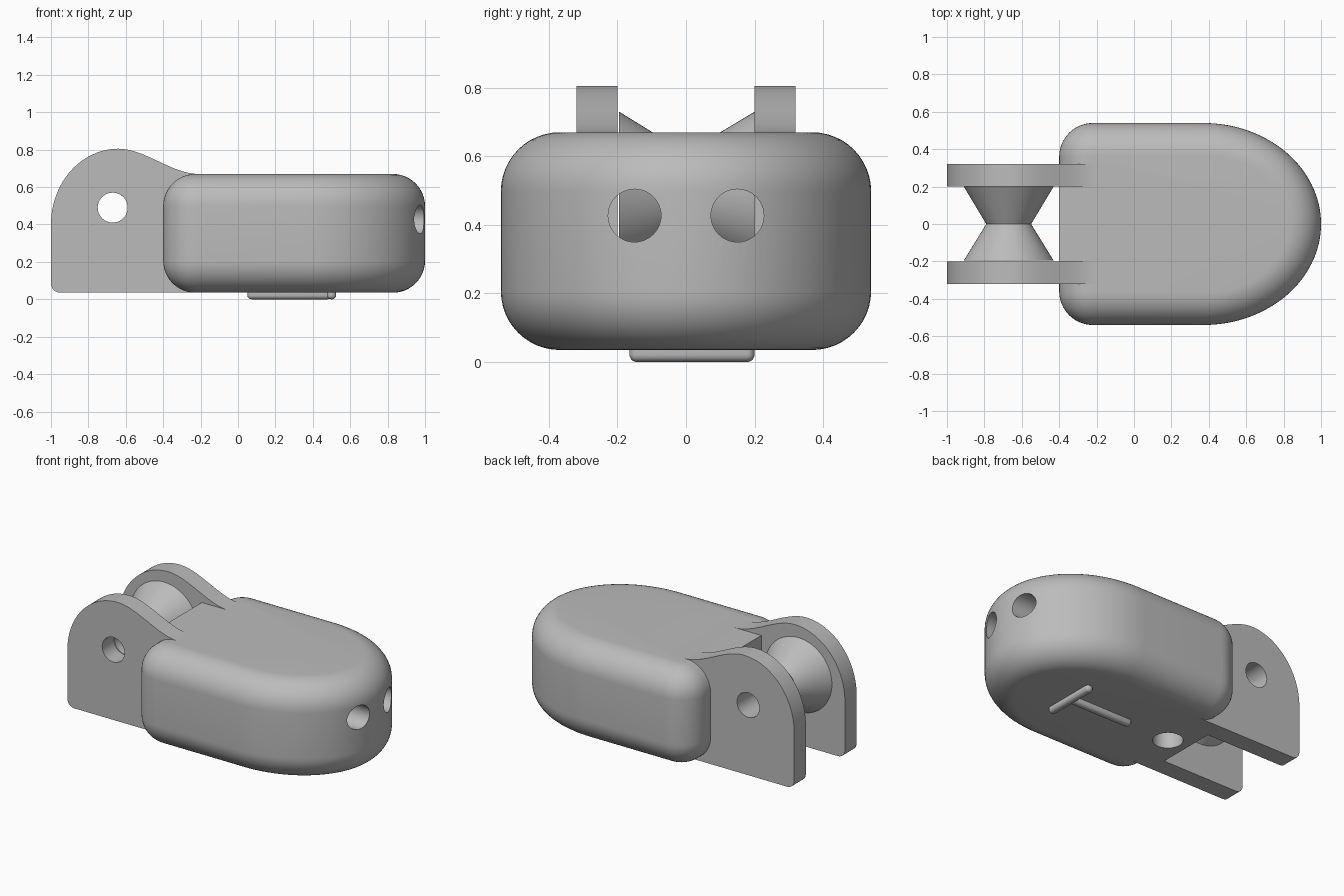
import bpy, bmesh, math
from mathutils import Matrix, Vector

old = bpy.data.objects.get("Cube")
if old:
    bpy.data.objects.remove(old)

grey = bpy.data.materials.new("plain_grey")
grey.use_nodes = True
COLOUR = (0.5, 0.5, 0.5, 1)
grey.diffuse_color = COLOUR
grey.node_tree.nodes["Principled BSDF"].inputs["Base Color"].default_value = COLOUR

BOTTOM, TOP = 0.035, 0.67
AXLE = Vector((-0.67, 0, 0.49))


def finish(name, bm):
    bmesh.ops.recalc_face_normals(bm, faces=bm.faces)
    mesh = bpy.data.meshes.new(name)
    bm.to_mesh(mesh)
    bm.free()
    mesh.materials.append(grey)
    ob = bpy.data.objects.new(name, mesh)
    bpy.context.collection.objects.link(ob)
    return ob


def loft(name, rings, closed=False):
    """Skin a list of equal point rings; cap the ends unless closed."""
    bm = bmesh.new()
    loops = [[bm.verts.new(p) for p in ring] for ring in rings]
    pairs = list(zip(loops, loops[1:])) + ([(loops[-1], loops[0])] if closed else [])
    for a, b in pairs:
        for i in range(len(a)):
            j = (i + 1) % len(a)
            bm.faces.new((a[i], a[j], b[j], b[i]))
    if not closed:
        bm.faces.new(loops[0])
        bm.faces.new(loops[-1])
    return finish(name, bm)


def box(name, lo, hi, bevel=0):
    lo, hi = Vector(lo), Vector(hi)
    bm = bmesh.new()
    bmesh.ops.create_cube(bm, size=1, matrix=Matrix.Translation((lo + hi) / 2)
                          @ Matrix.Diagonal((*(hi - lo), 1)))
    if bevel:
        bmesh.ops.bevel(bm, geom=bm.edges[:], offset=bevel, segments=5,
                        profile=0.5, affect='EDGES')
    return finish(name, bm)


def drill(name, start, end, radius):
    start, end = Vector(start), Vector(end)
    axis = end - start
    bm = bmesh.new()
    bmesh.ops.create_cone(bm, cap_ends=True, segments=48, radius1=radius,
                          radius2=radius, depth=axis.length,
                          matrix=Matrix.Translation((start + end) / 2)
                          @ axis.to_track_quat('Z', 'Y').to_matrix().to_4x4())
    return finish(name, bm)


def boolean(target, tool, operation):
    mod = target.modifiers.new(tool.name, 'BOOLEAN')
    mod.operation, mod.solver, mod.object = operation, 'EXACT', tool
    bpy.context.view_layer.objects.active = target
    bpy.ops.object.modifier_apply(modifier=mod.name)
    bpy.data.objects.remove(tool)


def smooth(ob, angle=30):
    bpy.ops.object.select_all(action='DESELECT')
    ob.select_set(True)
    bpy.context.view_layer.objects.active = ob
    bpy.ops.object.shade_smooth_by_angle(angle=math.radians(angle))


# Rounded body: half ellipse nose, rounded rear corners, full edge fillets
def plan(inset):
    pts = []
    for i in range(65):
        t = math.pi * (i / 64 - 0.5)
        normal = Vector((math.cos(t) / 0.63, math.sin(t) / 0.54)).normalized()
        pts.append(Vector((0.37 + 0.63 * math.cos(t), 0.54 * math.sin(t)))
                   - normal * inset)
    for side, first in ((1, 0.5), (-1, 1.0)):
        for i in range(13):
            a = math.pi * (first + i / 24)
            pts.append(Vector((-0.22 + (0.18 - inset) * math.cos(a),
                               side * 0.36 + (0.18 - inset) * math.sin(a))))
    return pts


FILLET = 0.172
levels = []
for i in range(13):
    a = math.pi / 2 * i / 12
    levels.append((FILLET * (1 - math.sin(a)), BOTTOM + FILLET * (1 - math.cos(a))))
levels += [(inset, BOTTOM + TOP - z) for inset, z in reversed(levels)]
body = loft("body", [[(p.x, p.y, z) for p in plan(inset)] for inset, z in levels])

# Square rear block between the cheeks
boolean(body, box("rear_block", (-0.4, -0.26, BOTTOM), (0, 0.26, TOP)), 'UNION')

# Cheek plate profile: rounded toe, domed back, sweep down into the body top
profile = [(-0.1, BOTTOM)]
for i in range(7):
    a = math.pi / 2 * (1 + i / 6)
    profile.append((-0.95 + 0.05 * math.cos(a), BOTTOM + 0.05 - 0.05 * math.sin(a)))
for i in range(25):
    a = math.pi / 2 * i / 24
    profile.append((-0.64 - 0.36 * math.cos(a), 0.4 + 0.405 * math.sin(a)))
for i in range(1, 21):
    t = i / 20
    profile.append((-0.64 + 0.43 * t, 0.805 - (0.805 - TOP) * t * t * (3 - 2 * t)))
profile.append((-0.1, TOP))
for side in (1, -1):
    cheek = loft("cheek", [[(x, side * y, z) for x, z in profile] for y in (0.2, 0.32)])
    boolean(body, cheek, 'UNION')

# Axle bore, two long nose bores and the blind bore underneath
boolean(body, drill("axle_bore", AXLE - Vector((0, 1, 0)), AXLE + Vector((0, 1, 0)), 0.08),
        'DIFFERENCE')
for y in (0.15, -0.15):
    boolean(body, drill("nose_bore", (-0.405, y, 0.427), (1.2, y, 0.427), 0.077), 'DIFFERENCE')
boolean(body, drill("under_bore", (-0.26, 0, -0.1), (-0.26, 0, 0.43), 0.09), 'DIFFERENCE')
smooth(body)

# Waisted roller with a hollow centre
rings = []
for y, r in ((-0.195, 0.24), (0, 0.12), (0.2, 0.24), (0.2, 0.08), (-0.195, 0.08)):
    rings.append([AXLE + Vector((r * math.cos(k * math.tau / 64), y,
                                 r * math.sin(k * math.tau / 64))) for k in range(64)])
smooth(loft("roller", rings, closed=True))

# Rounded ribs on the underside
smooth(box("cross_rib", (0.475, -0.165, 0), (0.525, 0.2, 0.07), 0.022))
smooth(box("long_rib", (0.05, -0.005, 0), (0.5, 0.045, 0.07), 0.022))
